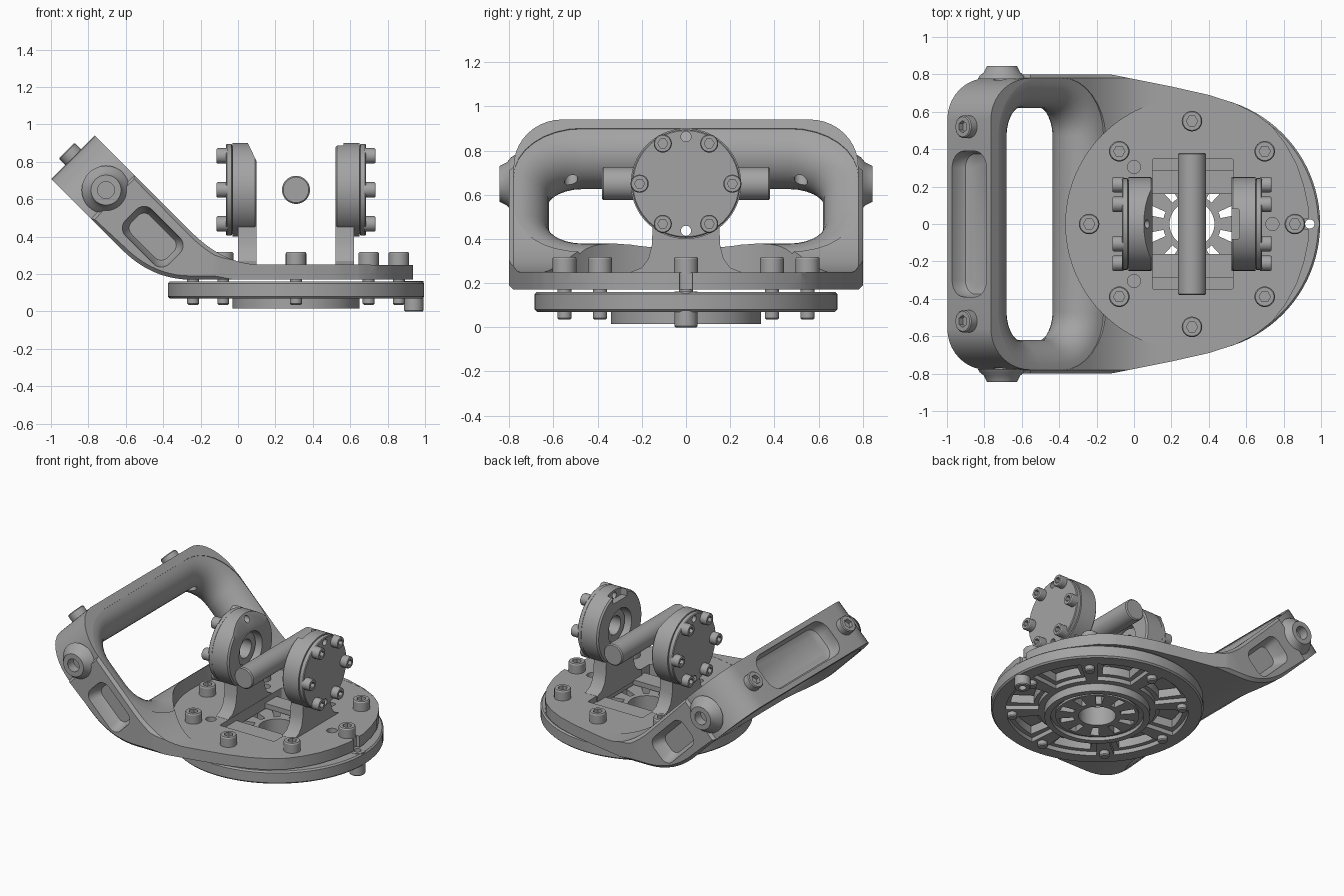
import bpy, bmesh
from math import sin, cos, pi, radians, sqrt
from mathutils import Matrix, Vector

cube = bpy.data.objects.get("Cube")
if cube:
    bpy.data.objects.remove(cube)

grey = bpy.data.materials.new("machined_grey")
grey.use_nodes = True
GREY = (0.37, 0.37, 0.37, 1)
grey.diffuse_color = GREY
grey.node_tree.nodes["Principled BSDF"].inputs["Base Color"].default_value = GREY

CX = 0.31                      # axis of the turntable
AXIS_Z = 0.65                  # height of the pivot axis
Q = sqrt(0.5)
TILT = Matrix(((-Q, 0, Q, 0), (0, 1, 0, 0), (Q, 0, Q, 0), (0, 0, 0, 1)))  # (s, y, n) frame of the handle
N0, N1, NC = -0.205, 0.124, -0.04   # handle thickness limits and middle
S_END = 1.206


def loft(name, rings, mat=Matrix(), wrap=False):
    """Skin a list of equal-length point loops, capped unless wrapped."""
    bm = bmesh.new()
    loops = [[bm.verts.new(mat @ Vector(p)) for p in ring] for ring in rings]
    n = len(loops[0])
    pairs = list(zip(loops, loops[1:])) + ([(loops[-1], loops[0])] if wrap else [])
    for a, b in pairs:
        for i in range(n):
            j = (i + 1) % n
            bm.faces.new((a[i], a[j], b[j], b[i]))
    if not wrap:
        bm.faces.new(loops[0])
        bm.faces.new(loops[-1])
    bmesh.ops.recalc_face_normals(bm, faces=bm.faces[:])
    me = bpy.data.meshes.new(name)
    bm.to_mesh(me)
    bm.free()
    me.materials.append(grey)
    ob = bpy.data.objects.new(name, me)
    bpy.context.collection.objects.link(ob)
    return ob


def circle(r, z, n=48):
    return [(r * cos(2 * pi * i / n), r * sin(2 * pi * i / n), z) for i in range(n)]


def along(loc, axis):
    return Matrix.Translation(loc) @ Vector(axis).to_track_quat('Z', 'Y').to_matrix().to_4x4()


def turned(name, steps, loc, axis=(0, 0, 1), n=48):
    """Solid of revolution from (radius, height) steps."""
    return loft(name, [circle(r, z, n) for r, z in steps], along(loc, axis))


def tube(name, section, loc, axis=(0, 0, 1), n=96):
    """Revolve a closed (radius, height) section into a ring."""
    rings = [[(r * cos(2 * pi * i / n), r * sin(2 * pi * i / n), z) for r, z in section] for i in range(n)]
    return loft(name, rings, along(loc, axis), wrap=True)


def bolt(name, loc, axis, r, h):
    def hexagon(z):
        return [(0.55 * r * cos(pi / 6) / cos(a % (pi / 3) - pi / 6) * cos(a),
                 0.55 * r * cos(pi / 6) / cos(a % (pi / 3) - pi / 6) * sin(a), z)
                for a in (2 * pi * i / 24 for i in range(24))]
    rings = [circle(r, -0.01, 24), circle(r, h * 0.88, 24), circle(r * 0.9, h, 24), hexagon(h), hexagon(h * 0.4)]
    return loft(name, rings, along(loc, axis))


def rrect(a0, a1, b0, b1, r, k=6):
    pts = []
    for q, (a, b) in enumerate(((a1 - r, b1 - r), (a0 + r, b1 - r), (a0 + r, b0 + r), (a1 - r, b0 + r))):
        for i in range(k + 1):
            t = pi / 2 * (q + i / k)
            pts.append((a + r * cos(t), b + r * sin(t)))
    return pts


def box(x0, x1, y0, y1, z0, z1, name="cutter", r=0.01):
    return loft(name, [[(x, y, z) for x, y in rrect(x0, x1, y0, y1, r, 3)] for z in (z0, z1)])


def cut(target, *tools, op='DIFFERENCE'):
    for tool in tools:
        m = target.modifiers.new("cut", 'BOOLEAN')
        m.operation, m.solver, m.object = op, 'EXACT', tool
        bpy.context.view_layer.objects.active = target
        bpy.ops.object.modifier_apply(modifier=m.name)
        bpy.data.objects.remove(tool)


def curve(p0, p1, p2, k=10):
    p0, p1, p2 = Vector(p0), Vector(p1), Vector(p2)
    return [p0 * (1 - t) ** 2 + p1 * 2 * t * (1 - t) + p2 * t * t for t in (i / k for i in range(k + 1))]


# Frame: base plate and raised handle, one side profile carried across the width
def frame_ring(y, s, inset=0.0):
    pts = [Vector(((N0 - s) * Q, (N0 + s) * Q))]
    pts += curve((-0.62, 0.33), (-0.46, 0.17), (-0.25, 0.17))
    pts += [Vector((1.05, 0.17)), Vector((1.05, 0.25))]
    pts += curve((0.12, 0.25), (-0.075, 0.25), (-0.25, 0.425))
    pts.append(Vector(((N1 - s) * Q, (N1 + s) * Q)))
    ring = []
    for i, p in enumerate(pts):
        t = (pts[(i + 1) % len(pts)] - pts[i - 1]).normalized()
        ring.append((p.x - t.y * inset, y, p.y + t.x * inset))
    return ring


half = [(0.56 + 0.22 * sin(t), S_END - 0.3 + 0.3 * cos(t)) for t in (pi / 2 * i / 10 for i in range(11))]
side = [frame_ring(y, s) for y, s in half] + [frame_ring(0.8, half[-1][1], 0.02)]
frame = loft("handle_frame", [[(x, -y, z) for x, y, z in r] for r in reversed(side)] + side)

# Rounded nose of the plate
edge = [(-1.2, 0.86), (-0.3, 0.83), (-0.1, 0.795), (0.05, 0.765), (0.2, 0.735), (0.4, 0.69), (0.54, 0.645),
        (0.65, 0.59), (0.74, 0.52), (0.81, 0.43), (0.87, 0.32), (0.91, 0.2), (0.935, 0.08)]
outline = edge + [(x, -y) for x, y in reversed(edge)]
cut(frame, loft("nose", [[(x, y, z) for x, y in outline] for z in (-0.2, 1.4)]), op='INTERSECT')

# Hand opening with fully rounded rim
R = 0.16
levels = [(-0.5, R)] + [(NC + R * sin(t), R - R * cos(t)) for t in (radians(a) for a in range(-90, 91, 12))] + [(0.5, R)]
cut(frame, loft("opening", [[(s, y, n) for s, y in rrect(0.51 - d, 0.99 + d, -0.62 - d, 0.62 + d, 0.15 + d, 8)]
                            for n, d in levels], TILT))

# Seat, window and holes in the plate
cut(frame, turned("seat", [(0.675, 0.249), (0.675, 0.7)], (CX, 0, 0), n=96),
    box(0.1, 0.53, -0.35, 0.35, 0, 0.6), box(0.91, 1.2, -0.03, 0.03, 0, 0.5))
for x, y in ((0, 0.305), (0, -0.305), (0.74, 0)):
    cut(frame, turned("hole", [(0.035, 0), (0.035, 0.5)], (x, y, 0), n=24))

# Pocket in the end of the grip
cut(frame, loft("grip_pocket", [[(s, y, n) for y, n in rrect(-0.39 + e, 0.39 - e, NC - 0.13 + e, NC + 0.13 - e, 0.09 - e)]
                                for s, e in ((1.3, 0), (1.15, 0), (1.12, 0.015), (1.105, 0.05))], TILT))

for sg, word in ((1, "left"), (-1, "right")):
    # Arm pocket, clamp screw hole, pivot boss and clamp screw
    cut(frame, loft("arm_pocket", [[(s, sg * y, n) for s, n in rrect(0.44 + e, 0.77 - e, NC - 0.1 + e, NC + 0.1 - e, 0.06 - e / 2)]
                                   for y, e in ((0.9, 0), (0.8, 0), (0.74, 0.012), (0.705, 0.03))], TILT))
    cut(frame, turned("screw_hole", [(0.03, 0), (0.03, 0.2)], TILT @ Vector((0.88, sg * 0.52, NC)), (-1, 0, 1), 24))
    pivot = TILT @ Vector((0.958, 0, NC))
    cut(frame, turned("boss_hole", [(0.045, 0.77), (0.045, 0.9)], pivot, (0, sg, 0), 32))
    turned(word + "_boss", [(0.13, 0.775), (0.12, 0.792), (0.098, 0.81), (0.085, 0.835), (0.08, 0.845),
                            (0.045, 0.845), (0.045, 0.78)], pivot, (0, sg, 0))
    bolt(word + "_grip_screw", TILT @ Vector((S_END, sg * 0.52, NC)), (-1, 0, 1), 0.06, 0.05)

# Turntable disc with grooved hub
disc = tube("turntable_disc", [(0.12, 0.16), (0.675, 0.16), (0.685, 0.15), (0.685, 0.08), (0.675, 0.07), (0.34, 0.07),
                               (0.34, 0.015), (0.3, 0.015), (0.3, 0.04), (0.27, 0.04), (0.27, 0.025), (0.12, 0.025)],
            (CX, 0, 0))


def sector(r0, r1, spread, mid, z0, z1):
    a = [radians(mid + spread * i / 4) for i in range(-4, 5)]
    ring = [(r1 * cos(t), r1 * sin(t)) for t in a] + [(r0 * cos(t), r0 * sin(t)) for t in reversed(a)]
    return loft("window", [[(CX + x, y, z) for x, y in ring] for z in (z0, z1)])


for i in range(8):
    cut(disc, sector(0.38, 0.59, 17, 45 * i + 22.5, 0, 0.1), sector(0.41, 0.56, 13, 45 * i + 22.5, 0, 0.3))
for i in range(10):
    cut(disc, sector(0.155, 0.25, 6.5, 36 * i + 18, -0.1, 0.3))
cut(disc, turned("pin_hole", [(0.04, 0), (0.04, 0.3)], (0.94, 0, 0)))
tube("index_pin", [(0.025, 0), (0.047, 0), (0.052, 0.006), (0.052, 0.162), (0.025, 0.162)], (0.94, 0, 0), n=32)

# Ring of plate bolts and their tails
for i in range(8):
    a = pi / 4 * i
    x, y = CX + 0.55 * cos(a), 0.55 * sin(a)
    bolt(f"plate_bolt_{i}", (x, y, 0.25), (0, 0, 1), 0.055, 0.068)
    turned(f"bolt_tail_{i}", [(0.025, 0.035), (0.032, 0.042), (0.032, 0.2)], (x, y, 0), n=24)

# Pair of pivot brackets facing each other
neck_side = [(0.15, 0.47), (0.155, 0.37), (0.17, 0.31), (0.2, 0.27), (0.25, 0.25), (0.25, 0.2)]
neck_outline = neck_side + [(-y, z) for y, z in reversed(neck_side)]
for sg, word in ((-1, "rear"), (1, "nose")):
    o, ax = (CX, 0, AXIS_Z), (sg, 0, 0)
    ring = tube(word + "_bracket_ring", [(0.13, 0.21), (0.24, 0.21), (0.25, 0.22), (0.25, 0.34), (0.13, 0.34)], o, ax)
    cap = turned(word + "_bracket_cap", [(0.235, 0.34), (0.245, 0.345), (0.245, 0.37), (0.24, 0.375)], o, ax, 64)
    neck = loft(word + "_bracket_neck", [[(CX + sg * d, y, z) for y, z in neck_outline] for d in (0.212, 0.31)])
    cut(neck, turned("bore", [(0.24, 0), (0.24, 0.6)], o, ax))
    tube(word + "_bearing", [(0.065, 0.25), (0.11, 0.25), (0.11, 0.28), (0.131, 0.28), (0.131, 0.345), (0.065, 0.345)], o, ax, 48)
    for z in (AXIS_Z - 0.213, AXIS_Z + 0.213):
        for part in (ring, cap):
            cut(part, turned("dowel_hole", [(0.023, 0.1), (0.023, 0.5)], (CX, 0, z), ax, 24))
    for i in range(6):
        a = pi / 3 * i
        bolt(f"{word}_cap_bolt_{i}", (CX + sg * 0.375, 0.21 * cos(a), AXIS_Z + 0.21 * sin(a)), ax, 0.041, 0.05)
    # Sloped relief on the rear bracket, notch on the nose bracket
    if sg < 0:
        cut(ring, loft("relief", [[(0.05, y, 0.905), (0.15, y, 0.905), (0.15, y, 0.7)] for y in (-0.3, 0.3)]))
    else:
        cut(ring, box(0.5, 0.565, -0.08, 0.08, 0.84, 1))

# Ties between brackets, and the cross shaft
for sg, word in ((1, "left"), (-1, "right")):
    y0, y1 = sorted((sg * 0.16, sg * 0.29))
    box(0.09, 0.54, y0, y1, 0.175, 0.21, word + "_cross_tie", 0.004)
turned("cross_shaft", [(0.068, -0.38), (0.075, -0.373), (0.075, 0.373), (0.068, 0.38)], (CX, 0, AXIS_Z), (0, 1, 0))

# Smooth curved surfaces, keep machined edges crisp
for ob in bpy.context.scene.objects:
    ob.select_set(ob.type == 'MESH')
bpy.context.view_layer.objects.active = frame
bpy.ops.object.shade_smooth_by_angle(angle=radians(30))
